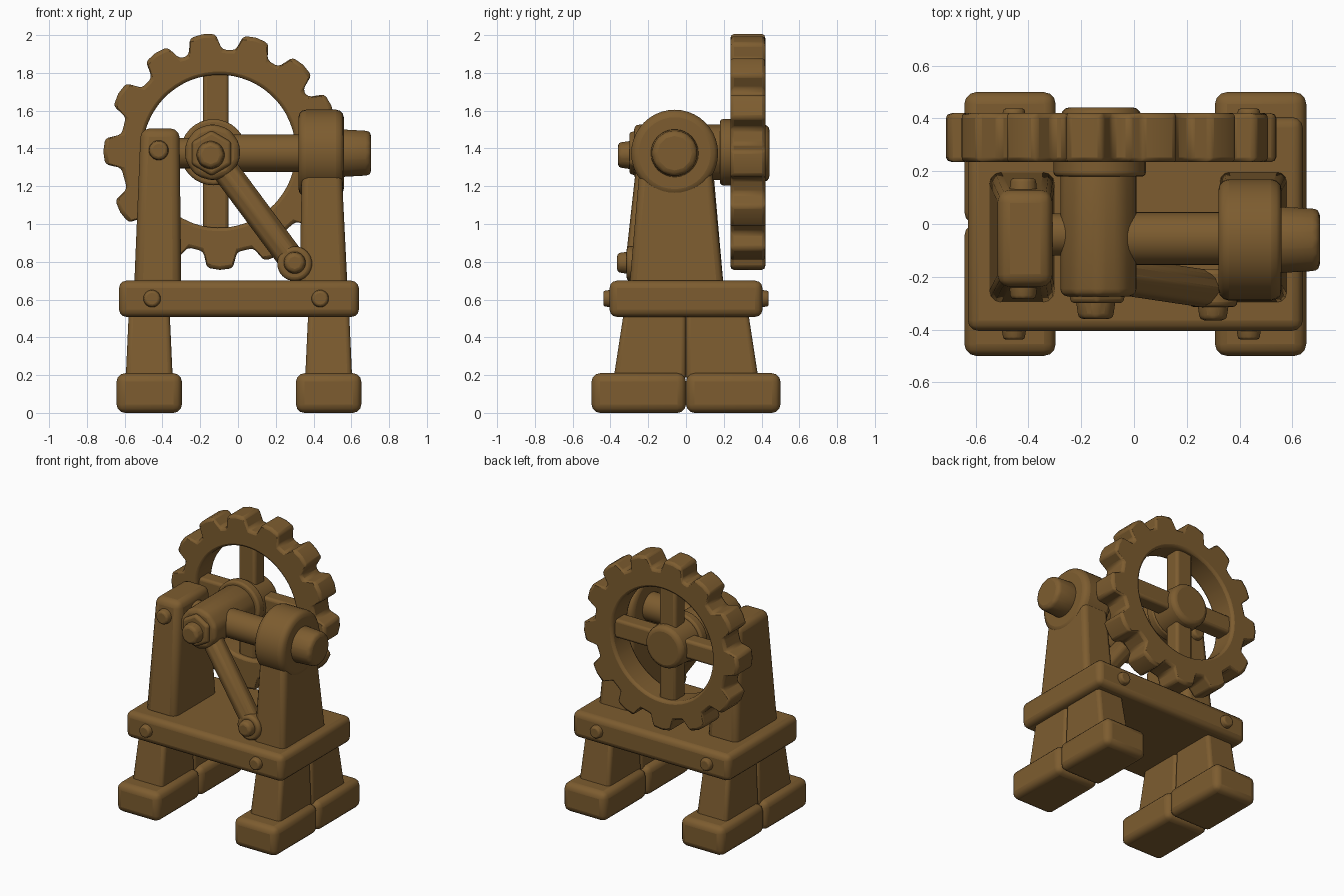
import bpy, bmesh, math
from mathutils import Vector

if "Cube" in bpy.data.objects:
    bpy.data.objects.remove(bpy.data.objects["Cube"])

brown = bpy.data.materials.new("aged brown")
brown.diffuse_color = (0.205, 0.108, 0.029, 1)
brown.use_nodes = True
brown.node_tree.nodes["Principled BSDF"].inputs["Base Color"].default_value = brown.diffuse_color


def finish(name, bm, bevel=0.03, segs=3):
    bmesh.ops.recalc_face_normals(bm, faces=bm.faces)
    me = bpy.data.meshes.new(name)
    bm.to_mesh(me)
    bm.free()
    me.materials.append(brown)
    ob = bpy.data.objects.new(name, me)
    bpy.context.collection.objects.link(ob)
    if bevel:
        m = ob.modifiers.new("soft edges", 'BEVEL')
        m.width, m.segments = bevel, segs
        m.limit_method, m.angle_limit = 'ANGLE', math.radians(28)
    bpy.ops.object.select_all(action='DESELECT')
    ob.select_set(True)
    bpy.context.view_layer.objects.active = ob
    bpy.ops.object.shade_smooth_by_angle(angle=math.radians(40))
    return ob


def block(name, z0, rect0, z1, rect1=None, bevel=0.03):
    """Tapered box; each rect is (x0, x1, y0, y1)."""
    bm = bmesh.new()
    rings = []
    for z, (a, b, c, d) in ((z0, rect0), (z1, rect1 or rect0)):
        rings.append([bm.verts.new(p) for p in ((a, c, z), (b, c, z), (b, d, z), (a, d, z))])
    lo, hi = rings
    bm.faces.new(lo)
    bm.faces.new(hi)
    for i in range(4):
        j = (i + 1) % 4
        bm.faces.new((lo[i], lo[j], hi[j], hi[i]))
    return finish(name, bm, bevel)


def rod(name, p, q, r0, r1=None, sides=32, bevel=0.02):
    """Cylinder or cone from point p to point q."""
    p, q = Vector(p), Vector(q)
    bm = bmesh.new()
    bmesh.ops.create_cone(bm, cap_ends=True, segments=sides, radius1=r0,
                          radius2=r0 if r1 is None else r1, depth=(q - p).length)
    rot = (q - p).to_track_quat('Z', 'Y')
    for v in bm.verts:
        v.co = rot @ v.co + (p + q) / 2
    return finish(name, bm, bevel)


# feet and legs, in touching front/back pairs
for side, cx in (("left", -0.47), ("right", 0.48)):
    for end, s in (("front", -1), ("back", 1)):
        y = lambda v: tuple(sorted((0, s * v)))
        block(f"{side}_{end}_foot", 0, (cx - 0.173, cx + 0.173, *y(0.5)), 0.21, bevel=0.045)
        block(f"{side}_{end}_leg", 0.17, (cx - 0.125, cx + 0.125, *y(0.385)),
              0.56, (cx - 0.107, cx + 0.107, *y(0.325)), 0.025)

# platform with edge bolts
block("platform", 0.508, (-0.63, 0.64, -0.405, 0.405), 0.70, bevel=0.04)
for x in (-0.455, 0.435):
    for s in (-1, 1):
        rod("platform_bolt", (x, s * 0.37, 0.605), (x, s * 0.438, 0.605), 0.053, 0.042, 12, 0.012)

# left post with front and back bolts
block("left_post", 0.66, (-0.55, -0.30, -0.30, 0.20), 1.505, (-0.515, -0.31, -0.235, 0.125), 0.045)
rod("left_post_bolt", (-0.42, -0.2, 1.39), (-0.42, -0.285, 1.39), 0.06, 0.05, 10, 0.015)
rod("left_post_bolt", (-0.42, 0.08, 1.39), (-0.42, 0.175, 1.39), 0.06, 0.05, 10, 0.015)

# right post with round bearing head
block("right_post", 0.66, (0.325, 0.58, -0.30, 0.20), 1.36, (0.34, 0.545, -0.24, 0.13), 0.035)
rod("bearing_head", (0.32, -0.06, 1.375), (0.56, -0.06, 1.375), 0.23, sides=40, bevel=0.04)

# cross shaft and end nut
rod("cross_shaft", (-0.06, -0.055, 1.375), (0.6, -0.055, 1.375), 0.1, bevel=0.01)
rod("shaft_stub", (-0.4, -0.04, 1.375), (-0.1, -0.04, 1.375), 0.08, bevel=0.01)
rod("shaft_end_nut", (0.53, -0.06, 1.375), (0.705, -0.06, 1.375), 0.132, 0.122, 12, 0.03)

# gear axle housing, flange and front nut
rod("axle_housing", (-0.135, -0.275, 1.38), (-0.135, 0.22, 1.38), 0.152, sides=10, bevel=0.03)
rod("axle_flange", (-0.13, 0.18, 1.38), (-0.13, 0.25, 1.38), 0.175, bevel=0.015)
rod("axle_hex_nut", (-0.14, -0.25, 1.375), (-0.14, -0.30, 1.375), 0.125, 0.115, 6, 0.015)
rod("axle_front_nut", (-0.145, -0.27, 1.365), (-0.145, -0.36, 1.365), 0.083, 0.07, 8, 0.02)

# diagonal strut with end bolt
rod("strut", (-0.1, -0.19, 1.33), (0.3, -0.25, 0.79), 0.075, sides=8, bevel=0.015)
rod("strut_eye", (0.3, -0.17, 0.79), (0.3, -0.315, 0.79), 0.092, bevel=0.02)
rod("strut_bolt", (0.3, -0.28, 0.795), (0.3, -0.365, 0.795), 0.068, 0.055, 8, 0.02)

# gear rim: hand-cut, slightly uneven teeth
teeth = (22.7, 46.7, 73, 99.5, 124, 151, 180, 211, 241, 269, 297.5, 326, 354)
outline = []
for i, a in enumerate(teeth):
    nxt = teeth[(i + 1) % 13] + (360 if i == 12 else 0)
    outline += [(a - 9.5, 0.54), (a - 6.3, 0.622), (a, 0.628), (a + 6.3, 0.622),
                (a + 9.5, 0.54), ((a + nxt) / 2, 0.537)]
GX, GZ = -0.085, 1.385
bm = bmesh.new()
loops = []
for yy, hole in ((0.235, False), (0.42, False), (0.42, True), (0.235, True)):
    ring = []
    for deg, r in outline:
        t = math.radians(deg)
        cx = GX - 0.015 if hole else GX
        r = 0.405 if hole else r
        ring.append(bm.verts.new((cx + r * math.cos(t), yy, GZ + r * math.sin(t))))
    loops.append(ring)
n = len(outline)
for k in range(4):
    A, B = loops[k], loops[(k + 1) % 4]
    for i in range(n):
        bm.faces.new((A[i], A[(i + 1) % n], B[(i + 1) % n], B[i]))
finish("gear_rim", bm, 0.018, 2)

# gear spokes and hub
block("gear_vertical_spoke", 0.94, (-0.185, -0.05, 0.27, 0.385), 1.83, bevel=0.02)
block("gear_horizontal_spoke", 1.315, (-0.54, 0.36, 0.27, 0.385), 1.45, bevel=0.02)
rod("gear_hub", (-0.125, 0.22, 1.375), (-0.125, 0.442, 1.375), 0.165, 0.15, 24, 0.03)
